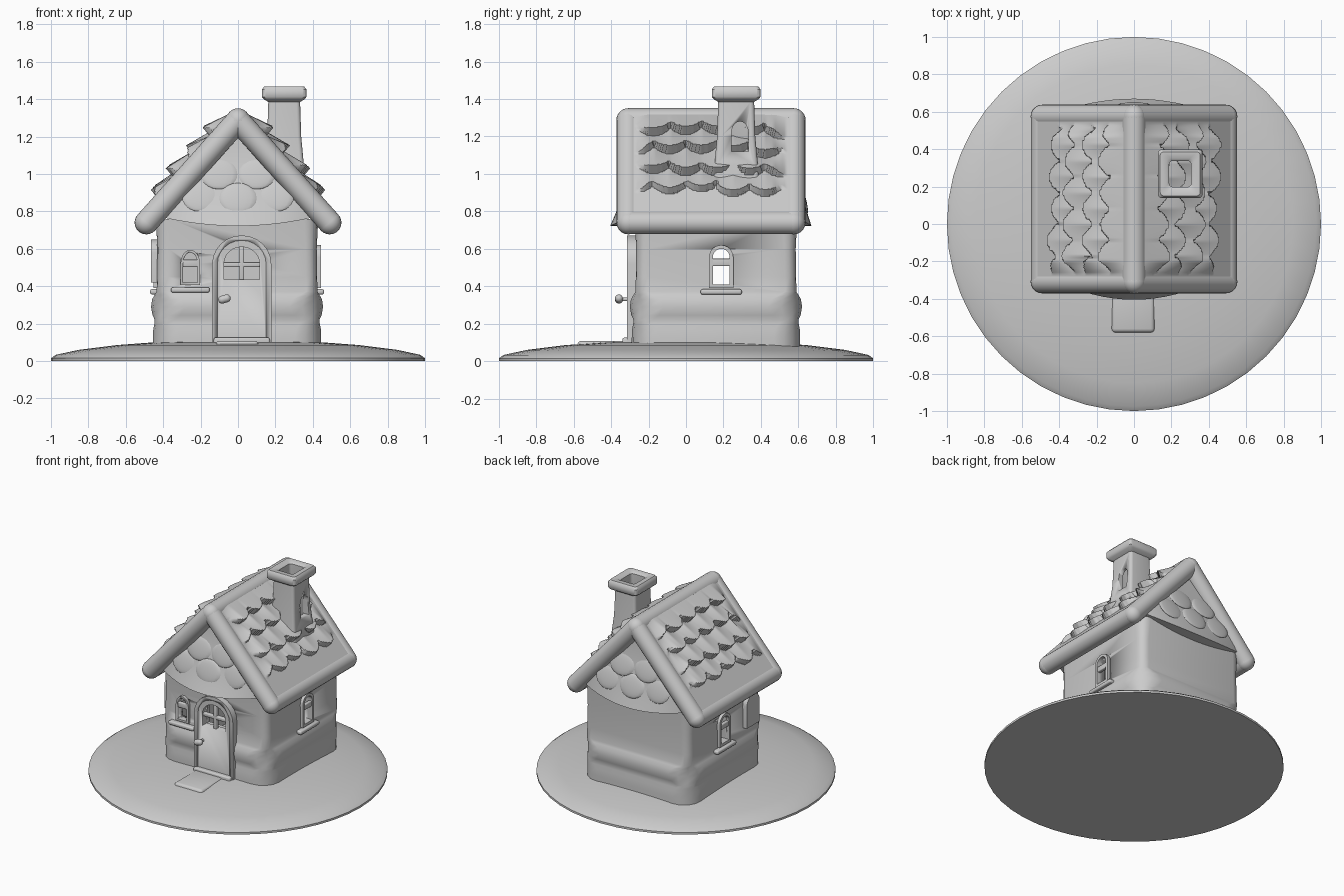
import bpy, bmesh, math, random
from mathutils import Matrix, Vector

random.seed(4)
if "Cube" in bpy.data.objects:
    bpy.data.objects.remove(bpy.data.objects["Cube"])

clay = bpy.data.materials.new("pale grey clay")
clay.use_nodes = True
clay.diffuse_color = (0.6, 0.6, 0.6, 1)
clay.node_tree.nodes["Principled BSDF"].inputs["Base Color"].default_value = (0.6, 0.6, 0.6, 1)


def activate(obj):
    bpy.ops.object.select_all(action='DESELECT')
    obj.select_set(True)
    bpy.context.view_layer.objects.active = obj


def finish(name, bm, angle=40):
    bmesh.ops.recalc_face_normals(bm, faces=bm.faces)
    mesh = bpy.data.meshes.new(name)
    bm.to_mesh(mesh)
    bm.free()
    mesh.materials.append(clay)
    obj = bpy.data.objects.new(name, mesh)
    bpy.context.collection.objects.link(obj)
    activate(obj)
    bpy.ops.object.shade_smooth_by_angle(angle=math.radians(angle))
    return obj


def cut(obj, cutter):
    """Subtract the cutter from the object and remove the cutter."""
    mod = obj.modifiers.new("opening", 'BOOLEAN')
    mod.object, mod.operation, mod.solver = cutter, 'DIFFERENCE', 'EXACT'
    activate(obj)
    bpy.ops.object.modifier_apply(modifier=mod.name)
    bpy.data.objects.remove(cutter)


def skin(bm, rings, wrap=False):
    n = len(rings[0])
    pairs = list(zip(rings, rings[1:])) + ([(rings[-1], rings[0])] if wrap else [])
    for a, b in pairs:
        for i in range(n):
            j = (i + 1) % n
            bm.faces.new((a[i], a[j], b[j], b[i]))


def sheet(bm, rows):
    for a, b in zip(rows, rows[1:]):
        for c in range(len(a) - 1):
            bm.faces.new((a[c], a[c + 1], b[c + 1], b[c]))


def shell(name, cx, cy, hx, hy, radius, soften, profile):
    """Hollow rounded-square tower; profile is a closed loop of (z, offset).
    Rings that bulge outward get rounder corners by the soften factor."""
    bm = bmesh.new()
    rings = []
    for z, off in profile:
        rad = radius + soften * max(off, 0)
        ring = []
        for k in range(20):
            a = math.radians(90 * (k // 5) + 22.5 * (k % 5))
            sx = 1 if k // 5 in (0, 3) else -1
            sy = 1 if k // 5 in (0, 1) else -1
            ring.append(bm.verts.new((cx + sx * (hx + off - rad) + rad * math.cos(a),
                                      cy + sy * (hy + off - rad) + rad * math.sin(a), z)))
        rings.append(ring)
    skin(bm, rings, True)
    return finish(name, bm)


def arch(name, place, half, z0, spring, top, y0, y1):
    """Round-topped plate standing in the local xz plane, outward is -y."""
    outline = [(-half, z0), (half, z0)]
    outline += [(half * math.cos(math.pi * i / 12), spring + (top - spring) * math.sin(math.pi * i / 12))
                for i in range(13)]
    bm = bmesh.new()
    front, back = ([bm.verts.new(place @ Vector((x, y, z))) for x, z in outline] for y in (y0, y1))
    skin(bm, [front, back])
    bm.faces.new(front)
    bm.faces.new(back)
    return finish(name, bm)


def block(name, place, centre, size, bevel=0.01):
    bm = bmesh.new()
    bmesh.ops.create_cube(bm, size=1, matrix=place @ Matrix.Translation(centre) @ Matrix.Diagonal((*size, 1)))
    bmesh.ops.bevel(bm, geom=bm.edges[:], offset=bevel, segments=3, profile=0.5, affect='EDGES')
    return finish(name, bm)


def beam(bm, p, q, radius):
    """Round-ended bar from p to q."""
    p, q = Vector(p), Vector(q)
    turn = (q - p).to_track_quat('Z', 'Y').to_matrix().to_4x4()
    bmesh.ops.create_cone(bm, segments=20, radius1=radius, radius2=radius, depth=(q - p).length,
                          matrix=Matrix.Translation((p + q) / 2) @ turn)
    for end in (p, q):
        bmesh.ops.create_uvsphere(bm, u_segments=20, v_segments=12, radius=radius,
                                  matrix=Matrix.Translation(end))


# Low round mound
bm = bmesh.new()
rings = []
for r, z in [(1, 0), (1, .015), (.975, .033), (.85, .06), (.65, .085), (.45, .1), (.2, .105)]:
    rings.append([bm.verts.new((r * math.cos(a * math.tau / 48), r * math.sin(a * math.tau / 48), z))
                  for a in range(48)])
skin(bm, rings)
bm.faces.new(rings[0])
bm.faces.new(rings[-1])
finish("ground_mound", bm)

# Hollow walls with two bulging courses at the foot
walls = shell("walls", -.005, .16, .43, .43, .06, 4,
              [(.06, .02), (.12, .02), (.17, .018), (.2, .012), (.22, .01), (.245, .022), (.29, .03),
               (.33, .024), (.355, .01), (.37, 0), (.45, -.002), (.6, -.004), (.76, .004),
               (.76, -.05), (.06, -.05)])


def opening(place, half, z0, spring, top):
    cut(walls, arch("wall_cutter", place, half, z0, spring, top, -.1, .12))


# Arched windows: frame, crossbar and sill
spots = [("left", (.425, .188), 90, .045, .41, .555, .6, .02),
         ("right", (-.435, .188), -90, .045, .41, .555, .6, .02),
         ("front", (-.255, -.27), 0, .038, .42, .52, .58, .014)]
for side, (x, y), angle, half, z0, spring, top, rim in spots:
    place = Matrix.Translation((x, y, 0)) @ Matrix.Rotation(math.radians(angle), 4, 'Z')
    opening(place, half, z0, spring, top)
    frame = arch(side + "_window_frame", place, half + rim, z0 - rim, spring, top + rim, -.018, .02)
    cut(frame, arch("frame_cutter", place, half, z0, spring, top, -.1, .1))
    block(side + "_window_bar", place, (0, 0, (z0 + top) / 2 + .022), (2 * half + .02, .025, .04), .006)
    block(side + "_window_sill", place, (0, -.005, z0 - .04), (2 * half + .13, .06, .028))

# Shutter plate on the right wall
place = Matrix.Translation((-.435, -.12, 0)) @ Matrix.Rotation(math.radians(-90), 4, 'Z')
arch("shutter", place, .075, .42, .58, .65, -.03, .02)

# Door with raised frame and four-pane window
place = Matrix.Translation((.02, -.28, 0))
opening(place, .1, .43, .52, .61)
surround = arch("door_frame", place, .158, .08, .52, .672, -.034, .03)
cut(surround, arch("frame_cutter", place, .13, .02, .52, .645, -.1, .1))
door = arch("door", place, .135, .09, .52, .65, -.029, .025)
cut(door, arch("door_cutter", place, .095, .435, .52, .61, -.1, .1))
block("door_upright", place, (0, -.005, .52), (.026, .03, .2), .006)
block("door_crossbar", place, (0, -.005, .515), (.21, .03, .026), .006)
bm = bmesh.new()
beam(bm, (-.07, -.29, .33), (-.07, -.345, .33), .01)
beam(bm, (-.085, -.358, .328), (-.06, -.358, .335), .021)
finish("door_handle", bm)
block("doorstep", Matrix(), (-.005, -.43, .08), (.23, .3, .056), .02)
block("door_sill", Matrix(), (.02, -.3, .1), (.3, .08, .05))

# Roof beams around both slopes
ridge, eave_x, eave_z = 1.287, .49, .74
y_front, y_back = -.308, .575
down_len = math.hypot(eave_x, ridge - eave_z)
bm = bmesh.new()
beam(bm, (0, y_front, ridge), (0, y_back, ridge), .064)
for s in (1, -1):
    beam(bm, (s * eave_x, y_front, eave_z), (s * eave_x, y_back, eave_z), .062)
    for y in (y_front, y_back):
        beam(bm, (0, y, ridge), (s * eave_x, y, eave_z), .063)
finish("roof_beams", bm)

# Shingled slopes: rows of soft scallops that rise towards their tips
jitter = [[random.uniform(-.02, .02) for c in range(9)] for r in range(4)]
half_y = (y_back - y_front) / 2


def scallop(row, col):
    """Distance of a row's lower edge from the ridge, and its crown, at a column."""
    col += .5 * (row % 2) + 4
    across = (2 * (col % 1) - 1) ** 2
    return .165 + .137 * row - .055 * across + jitter[row][int(col)], 1 - .4 * across


def lift(d, y, side):
    base, start = .056, 0
    fade = min(1, max(0, (half_y - abs(y) - .04) / .07))
    for row in range(4):
        tip, crown = scallop(row, y / .17 + .3 * side)
        if d <= tip:
            rise = max(0, d - start) / max(tip - start, .03)
            return base + fade * crown * (.045 if row == 3 else .062) * rise
        start = max(start, tip)
    return base


slab, tiles = bmesh.new(), bmesh.new()
steps = 90
for s in (1, -1):
    down = Vector((s * eave_x, 0, eave_z - ridge)) / down_len
    up = Vector((s * (ridge - eave_z), 0, eave_x)) / down_len
    basis = Matrix((down, up.cross(down), up)).transposed().to_4x4()
    slope = Matrix.Translation((0, (y_front + y_back) / 2, ridge)) @ basis
    bmesh.ops.create_cube(slab, size=1, matrix=slope @ Matrix.Translation((down_len / 2, 0, 0))
                          @ Matrix.Diagonal((down_len, 2 * half_y, .08, 1)))
    rows = []
    for i in range(steps + 1):
        d = down_len * i / steps
        ys = [half_y * (2 * j / steps - 1) for j in range(steps + 1)]
        rows.append([tiles.verts.new(slope @ Vector((d, y, lift(d, y, s)))) for y in ys])
    sheet(tiles, rows)
finish("roof_slabs", slab)
finish("roof_shingles", tiles, 50)

# Flared gables with a curved lower skirt
for name, base, out, flare in (("front_gable", -.275, -1, .13), ("back_gable", .575, 1, .095)):
    def skirt_y(x, v):
        return base + out * flare * (1 - v) ** 1.8 * (1 - (x / .47) ** 2)

    bm = bmesh.new()
    grid = []
    for r in range(-1, 11):
        v = max(r, 0) / 10
        row = []
        for c in range(17):
            u = c / 8 - 1
            z = .722 + v * .52
            x = u * min(.45, .9 * (ridge - z))
            z += .05 * (x / .42) ** 2 * (1 - v)
            row.append(bm.verts.new((x, base - out * .05 if r < 0 else skirt_y(x, v), z)))
        grid.append(row)
    sheet(bm, grid)
    finish(name, bm)
    # Shallow shingles laid on the gable
    bm = bmesh.new()
    for x, z in [(-.2, .88), (0, .87), (.2, .88), (-.1, 1), (.1, 1)]:
        y = skirt_y(x, (z - .72) / .52)
        place = Matrix.Translation((x, y, z)) @ Matrix.Rotation(out * math.radians(15), 4, 'X')
        bmesh.ops.create_uvsphere(bm, u_segments=16, v_segments=10, radius=1,
                                  matrix=place @ Matrix.Diagonal((.1, .013, .085, 1)))
    finish(name + "_shingles", bm, 60)

# Hollow chimney with a rounded cap and a gap in its outer side
chimney = shell("chimney", .247, .268, .085, .096, .02, 0,
                [(.92, .03), (1.05, .02), (1.2, .006), (1.385, 0), (1.4, .025), (1.412, .034), (1.452, .034),
                 (1.467, .022), (1.467, -.012), (1.455, -.026), (1.02, -.026)])
place = Matrix.Translation((.33, .288, 0)) @ Matrix.Rotation(math.radians(90), 4, 'Z')
cut(chimney, arch("gap_cutter", place, .045, 1.12, 1.22, 1.28, -.08, .05))
